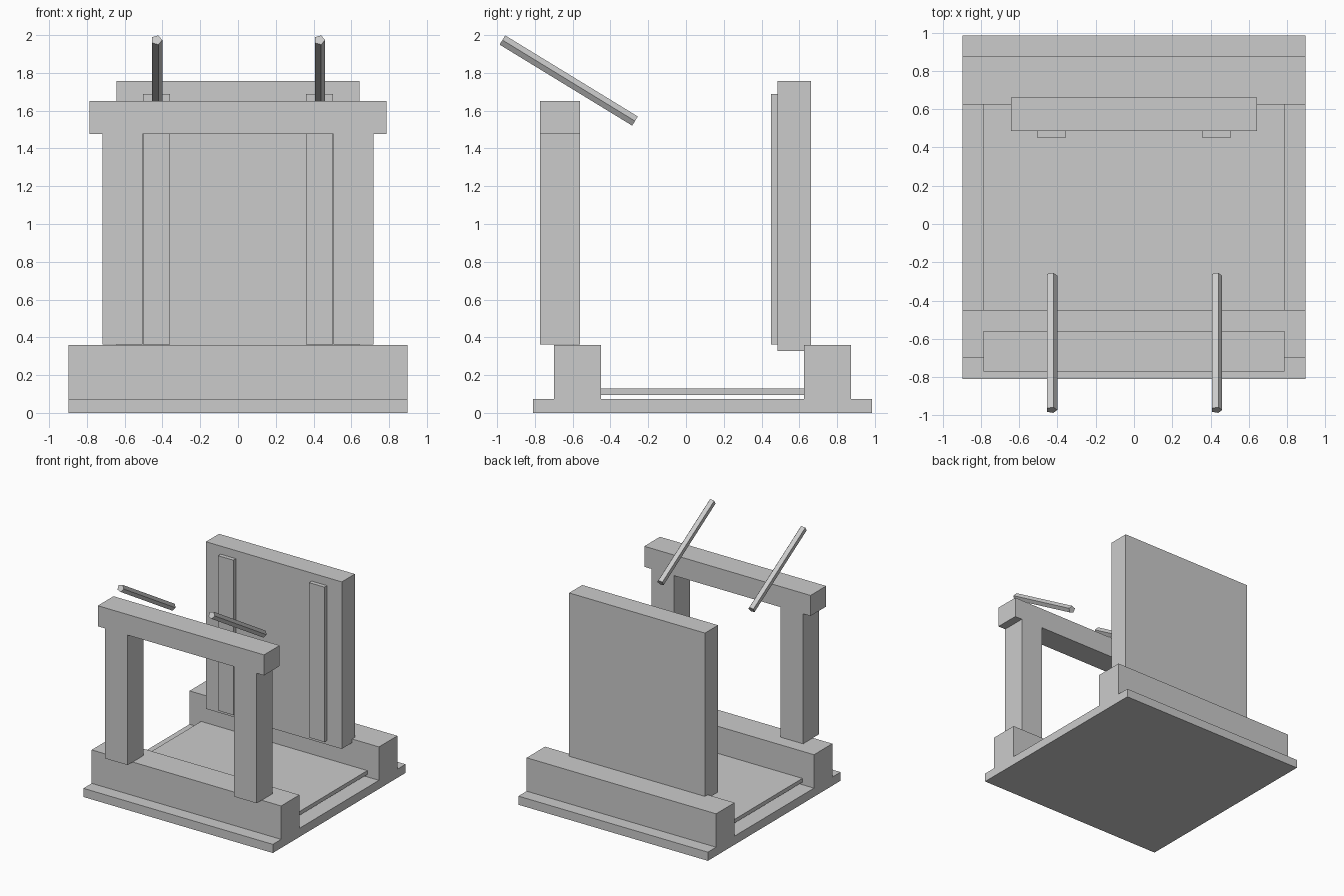
import bpy, bmesh, math
from mathutils import Vector

if "Cube" in bpy.data.objects:
    bpy.data.objects.remove(bpy.data.objects["Cube"])


def finish(name, bm):
    bmesh.ops.recalc_face_normals(bm, faces=bm.faces)
    mesh = bpy.data.meshes.new(name)
    bm.to_mesh(mesh)
    bm.free()
    ob = bpy.data.objects.new(name, mesh)
    bpy.context.collection.objects.link(ob)
    return ob


def prism(name, ring, offset):
    """Extrude a closed ring of 3D points along offset, capped."""
    bm = bmesh.new()
    face = bm.faces.new([bm.verts.new(p) for p in ring])
    ext = bmesh.ops.extrude_face_region(bm, geom=[face], use_keep_orig=True)
    new = [v for v in ext["geom"] if isinstance(v, bmesh.types.BMVert)]
    bmesh.ops.translate(bm, verts=new, vec=offset)
    return finish(name, bm)


def box(name, x, y, z):
    ring = [(x[0], y[0], z[0]), (x[1], y[0], z[0]), (x[1], y[1], z[0]), (x[0], y[1], z[0])]
    return prism(name, ring, Vector((0, 0, z[1] - z[0])))


# Base: stepped channel profile (y, z) extruded across the width
W = 0.897
profile = [(-0.81, 0), (0.985, 0), (0.985, 0.074), (0.874, 0.074), (0.874, 0.36),
           (0.625, 0.36), (0.625, 0.074), (-0.45, 0.074), (-0.45, 0.36),
           (-0.698, 0.36), (-0.698, 0.074), (-0.81, 0.074)]
prism("base", [(-W, y, z) for y, z in profile], Vector((2 * W, 0, 0)))

# Floor panel held between the two base beams
box("floor_panel", (-0.787, 0.787), (-0.45, 0.625), (0.095, 0.128))

# Back panel and front lintel
box("back_panel", (-0.643, 0.643), (0.485, 0.662), (0.328, 1.758))
box("front_lintel", (-0.787, 0.787), (-0.772, -0.56), (1.476, 1.652))

# Five-sided sloping rod, one corner pointing to +x
start, end = Vector((0, -0.972, 1.974)), Vector((0, -0.27, 1.545))
axis = end - start
side = Vector((1, 0, 0))
up = side.cross(axis).normalized()
R = 0.03
angles = [math.tau * i / 5 for i in range(5)]

# Paired parts, left and right
for s, tag in ((-1, "left"), (1, "right")):
    box(f"front_post_{tag}", sorted((s * 0.505, s * 0.717)), (-0.772, -0.56), (0.363, 1.476))
    box(f"back_strip_{tag}", sorted((s * 0.359, s * 0.504)), (0.45, 0.485), (0.363, 1.689))
    centre = start + side * (s * 0.431)
    prism(f"rod_{tag}", [centre + R * (math.cos(a) * side + math.sin(a) * up) for a in angles], axis)
